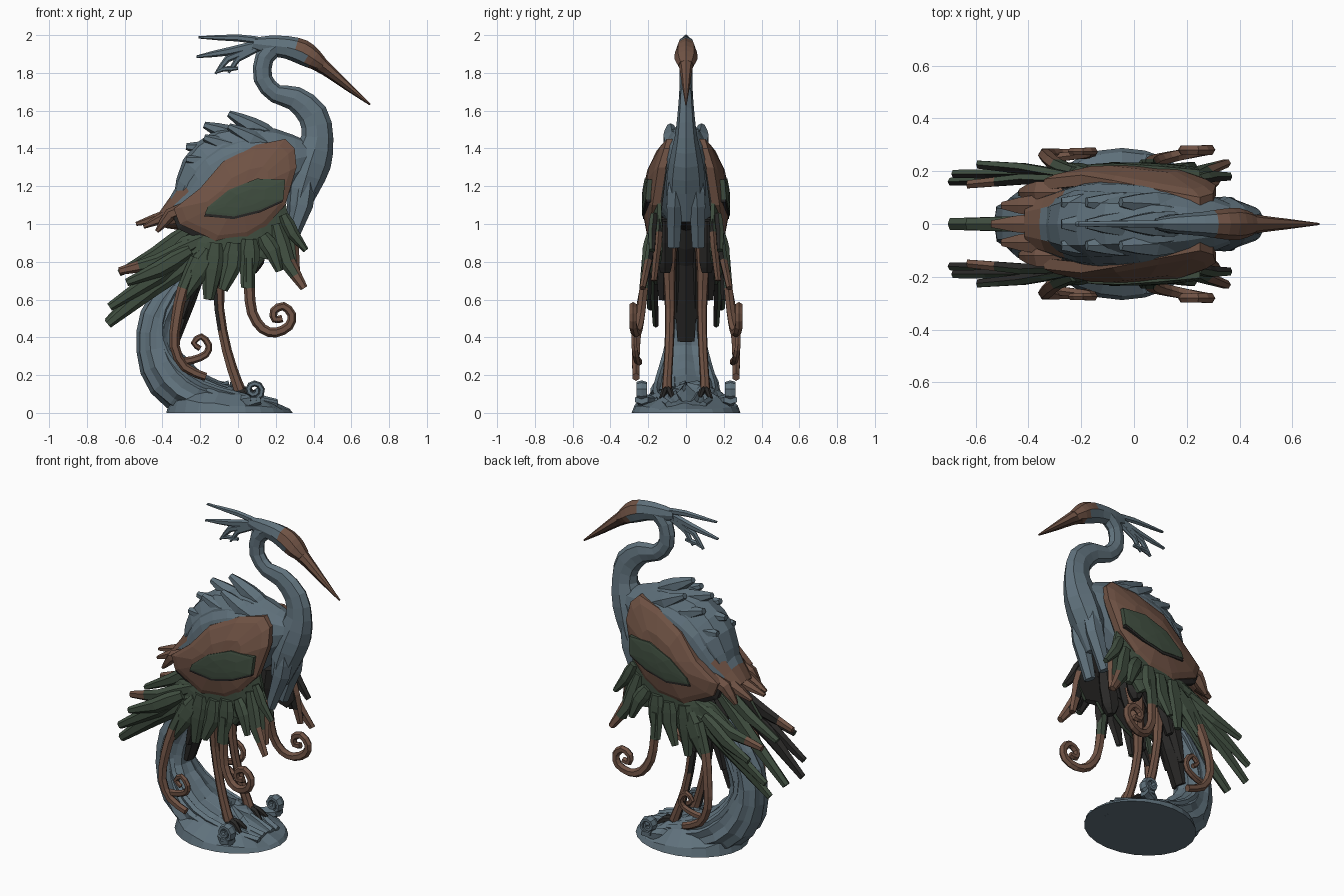
import bpy, bmesh, math, random
from mathutils import Vector

random.seed(4)
SLATE, BROWN, GREEN, DARK, UMBER = range(5)
MATS = []
for nm, c in [("slate blue", (0.115, 0.165, 0.2)), ("copper brown", (0.16, 0.085, 0.058)),
              ("moss green", (0.05, 0.075, 0.05)), ("charcoal", (0.022, 0.021, 0.02)),
              ("umber", (0.075, 0.042, 0.03))]:
    m = bpy.data.materials.new(nm)
    m.diffuse_color = (*c, 1)
    MATS.append(m)


def finish(name, bm, rule):
    bmesh.ops.recalc_face_normals(bm, faces=bm.faces)
    for f in bm.faces:
        f.material_index = rule(f.calc_center_median(), f.normal) if callable(rule) else rule
    me = bpy.data.meshes.new(name)
    bm.to_mesh(me)
    bm.free()
    for m in MATS:
        me.materials.append(m)
    ob = bpy.data.objects.new(name, me)
    bpy.context.collection.objects.link(ob)
    return ob


def smooth(pts, n):
    # Catmull-Rom through position and radii together
    out = []
    for i in range(len(pts) - 1):
        p0, p1, p2, p3 = (pts[max(0, min(len(pts) - 1, i + d))] for d in (-1, 0, 1, 2))
        for k in range(n):
            t = k / n
            out.append([0.5 * (2 * b + (c - a) * t + (2 * a - 5 * b + 4 * c - d) * t * t
                        + (3 * b - a - 3 * c + d) * t ** 3) for a, b, c, d in zip(p0, p1, p2, p3)])
    return out + [list(pts[-1])]


def loft(name, pts, rule, sides=8, sub=2, ridge=0.0):
    # pts: x, y, z, half depth in the side plane, half width along y
    pts = smooth(pts, sub)
    bm = bmesh.new()
    rings = []
    for i, (x, y, z, a, b) in enumerate(pts):
        q, p = pts[min(i + 1, len(pts) - 1)], pts[max(i - 1, 0)]
        t = Vector((q[0] - p[0], 0, q[2] - p[2])).normalized()
        n = Vector((-t.z, 0, t.x))
        ring = []
        for k in range(sides):
            w = 2 * math.pi * k / sides
            r = 1 - ridge * (k % 2) - ridge * random.random() * 0.6
            v = Vector((x, y, z)) + n * (max(a, .003) * r * math.cos(w)) + Vector((0, max(b, .003) * r * math.sin(w), 0))
            v.z = max(v.z, 0)
            ring.append(bm.verts.new(v))
        rings.append(ring)
    for r0, r1 in zip(rings, rings[1:]):
        for k in range(sides):
            j = (k + 1) % sides
            bm.faces.new((r0[k], r0[j], r1[j], r1[k]))
    bm.faces.new(rings[0])
    bm.faces.new(rings[-1])
    return finish(name, bm, rule)


def leaf(name, s, m, e, w, thick, rule, flat=False, tip=.3):
    # feather: thin along y, or wide along y when flat
    pts = []
    for (x, y, z), f in zip((s, [(a + b) / 2 for a, b in zip(s, m)], m,
                             [(a + b) / 2 for a, b in zip(m, e)], e), (.7, 1, .95, .7, tip)):
        pts.append((x, y, z, thick * f, w * f) if flat else (x, y, z, w * f, thick * (.5 + f / 2)))
    return loft(name, pts, rule, 6, 1)


def shell_y(x, z):
    return 0.22 - 0.75 * max(0, z - 1.13) ** 2 - 0.25 * (x + 0.02) ** 2


def shield(name, outline, s, off, thick, rule, drop=0.03):
    # domed plate lying on the side of the body
    cx = sum(p[0] for p in outline) / len(outline)
    cz = sum(p[1] for p in outline) / len(outline)
    bm = bmesh.new()
    rings = []
    for r, extra in ((1, thick), (1, 0), (.88, 0), (.5, 0)):
        ring = []
        for x, z in outline:
            px, pz = cx + (x - cx) * r, cz + (z - cz) * r
            ring.append(bm.verts.new((px, s * (shell_y(px, pz) + off - drop * r ** 4 - extra), pz)))
        rings.append(ring)
    n = len(outline)
    for r0, r1 in zip(rings, rings[1:]):
        for k in range(n):
            bm.faces.new((r0[k], r0[(k + 1) % n], r1[(k + 1) % n], r1[k]))
    for ring, y in ((rings[0], shell_y(cx, cz) + off - thick - drop), (rings[-1], shell_y(cx, cz) + off)):
        c = bm.verts.new((cx, s * y, cz))
        for k in range(n):
            bm.faces.new((ring[k], ring[(k + 1) % n], c))
    return finish(name, bm, rule)


# Body, mantle, neck and head
loft("body", [(.38, 0, 1.36, .08, .07), (.24, 0, 1.33, .18, .125), (.07, 0, 1.28, .25, .165),
              (-.08, 0, 1.2, .26, .175), (-.22, 0, 1.1, .165, .15), (-.4, 0, 1.02, .045, .09)],
     lambda c, n: BROWN if c.x < -.3 and c.z < 1.16 else DARK if n.z < -.6 and c.x < .1 else SLATE, 12)
loft("mantle", [(.28, 0, 1.41, .05, .06), (.12, 0, 1.41, .11, .12), (-.06, 0, 1.38, .14, .135),
                (-.2, 0, 1.26, .13, .14), (-.3, 0, 1.13, .05, .1)], SLATE, 10, 2, .05)
loft("neck", [(.3, 0, 1.02, .04, .085), (.34, 0, 1.18, .085, .105), (.385, 0, 1.33, .11, .09),
              (.42, 0, 1.46, .085, .06), (.395, 0, 1.58, .08, .045), (.3, 0, 1.665, .065, .038),
              (.2, 0, 1.69, .05, .036), (.132, 0, 1.77, .05, .035), (.14, 0, 1.88, .05, .036),
              (.2, 0, 1.94, .052, .04)], SLATE, 8)
loft("head", [(.08, 0, 1.955, .03, .02), (.16, 0, 1.945, .052, .036), (.26, 0, 1.935, .06, .046),
              (.34, 0, 1.91, .066, .058), (.4, 0, 1.873, .055, .06), (.45, 0, 1.84, .034, .042)],
     lambda c, n: BROWN if c.x + .5 * (c.z - 1.9) > .345 else SLATE, 8)
loft("beak", [(.39, 0, 1.875, .05, .05), (.47, 0, 1.818, .036, .034), (.58, 0, 1.728, .022, .02), (.7, 0, 1.632, .005, .004)],
     lambda c, n: BROWN if n.z > -.25 else UMBER, 8)
for s in (1, -1):
    leaf("chest_feather", (.36, s * .05, 1.25), (.34, s * .06, 1.1), (.27, s * .065, .88), .06, .05, SLATE, tip=.5)

# Head crest plumes
for e, m, w in [((-.21, 0, 1.988), (0, 0, 1.985), .02), ((-.22, 0, 1.885), (-.04, 0, 1.915), .024),
                ((-.12, 0, 1.795), (-.055, 0, 1.875), .02), ((-.05, 0, 1.8), (0, 0, 1.875), .018),
                ((-.12, 0, 1.8), (-.08, 0, 1.82), .014)]:
    sx, sz = (.17, 1.965) if m[0] > -.07 else (0, 1.825)
    leaf("crest_plume", (sx, 0, sz), m, e, w, .015, SLATE)

# Back feathers and tail
for sx, sz, ex, ez in [(.2, 1.45, -.05, 1.585), (.08, 1.43, -.18, 1.525), (0, 1.38, -.275, 1.41),
                       (-.05, 1.28, -.28, 1.29), (-.1, 1.2, -.33, 1.15)]:
    for y in (-.075, 0, .075):
        d = abs(y) * .9
        leaf("back_feather", (sx, y * .7, sz - d), ((sx + ex) / 2, y, (sz + ez) / 2 - d),
             (ex, y * 1.1, ez - d), .055, .05, SLATE, True, .35)
for y, ex, ez in [(0, -.54, 1.0), (.07, -.5, .985), (-.07, -.5, .985), (.12, -.43, .96), (-.12, -.43, .96)]:
    leaf("tail_feather", (-.18, y, 1.12), (-.36, y, 1.05), (ex, y, ez), .05, .035, BROWN, True)

WING = [(.31, 1.3), (.3, 1.4), (.25, 1.45), (.1, 1.42), (-.08, 1.33), (-.2, 1.19), (-.34, 1.08),
        (-.31, 1.0), (-.18, .94), (-.12, .91), (.05, .93), (.15, .99), (.25, 1.1)]
BAND = [(.25, 1.235), (.1, 1.24), (-.05, 1.18), (-.16, 1.09), (-.175, 1.055), (-.02, 1.04), (.12, 1.075), (.24, 1.13)]
SKIRT = [(.25, 1.12), (.28, .98), (.3, .86), (.24, .79), (.17, .85), (.1, .76), (.02, .8), (-.06, .73),
         (-.15, .68), (-.22, .75), (-.36, .7), (-.44, .78), (-.3, .93), (-.1, 1.0), (.1, 1.1)]
# Skirt feathers: start x z, middle x z, tip x z, y at start middle tip, half width, brown tip
FEATHERS = [(-.18, .92, -.42, .8, -.63, .75, .16, .17, .15, .045, 1),
            (-.2, .88, -.42, .73, -.68, .56, .15, .19, .19, .05, 0),
            (-.2, .84, -.45, .67, -.69, .47, .17, .17, .16, .055, 0),
            (-.25, .86, -.42, .76, -.59, .69, .18, .21, .225, .045, 0),
            (-.15, .86, -.22, .74, -.3, .6, .19, .21, .22, .06, 0),
            (-.12, .9, -.14, .76, -.155, .6, .19, .2, .2, .06, 0),
            (-.02, .9, -.03, .78, -.08, .65, .2, .21, .22, .055, 0),
            (.06, .92, .06, .8, .04, .66, .2, .21, .23, .055, 0),
            (.13, .94, .18, .86, .22, .75, .19, .21, .22, .045, 0),
            (.2, 1.0, .26, .8, .35, .66, .17, .2, .23, .045, 1),
            (.24, 1.02, .28, .88, .31, .7, .14, .15, .17, .045, 1),
            (.24, 1.05, .29, .95, .36, .86, .17, .18, .18, .035, 0)]

for s in (1, -1):
    inner = lambda c, n, s=s: DARK if n.y * s < -.3 else GREEN
    # Wing with dark under layer and green band
    shield("wing_shadow_layer", [(x - .01, z - .025) for x, z in WING], s, -.015, .03, DARK)
    shield("wing", WING, s, .006, .04, lambda c, n, s=s: DARK if n.y * s < -.5 else BROWN)
    shield("wing_band", BAND, s, .014, .025, GREEN, .003)
    shield("wing_band_rim", [(x - .004, z - .014) for x, z in BAND], s, .01, .025, DARK, .003)
    shield("skirt", SKIRT, s, -.02, .02, inner)
    for sx, sz, mx, mz, ex, ez, y0, y1, y2, w, tip in FEATHERS:
        rule = lambda c, n, s=s, tip=tip, mx=mx, ex=ex: (
            BROWN if tip and abs(c.x - ex) < .55 * abs(mx - ex) else DARK if n.y * s < -.3 else GREEN)
        leaf("skirt_feather", (sx, s * y0, sz), (mx, s * y1, mz), (ex, s * y2, ez), w, .024, rule, tip=.45)

    # Curled plumes
    def curl(name, path, y0, y1, r):
        n = len(path) - 1
        loft(name, [(x, s * (y0 + (y1 - y0) * min(1, 2 * i / n)), z, r * (1 - .35 * i / n), r * (.9 - .3 * i / n))
                    for i, (x, z) in enumerate(path)],
             lambda c, n: GREEN if c.z > .64 else BROWN, 6, 2)
    curl("front_curl", [(.06, .82), (.06, .66), (.075, .53), (.13, .445), (.2, .425), (.27, .46), (.285, .52),
                        (.24, .565), (.19, .54), (.195, .495), (.235, .5)], .21, .28, .03)
    curl("rear_plume", [(-.22, .82), (-.29, .66), (-.325, .5), (-.335, .35), (-.28, .24), (-.17, .19)], .19, .265, .034)
    curl("rear_curl", [(-.31, .27), (-.24, .28), (-.17, .31), (-.155, .36), (-.195, .405), (-.235, .37), (-.2, .34)],
         .25, .275, .022)

    # Legs and toes
    loft("leg", [(-.08, s * .09, .95, .07, .05), (-.1, s * .09, .75, .04, .035), (-.1, s * .085, .55, .027, .027),
                 (-.06, s * .09, .33, .027, .025), (-.01, s * .1, .17, .03, .026), (.02, s * .1, .09, .035, .03)],
         lambda c, n: DARK if c.z < .13 or n.x < -.6 else BROWN, 7)
    for ex, ey in ((.11, .07), (.11, .13)):
        leaf("toe", (.01, s * .1, .12), ((ex + .01) / 2, s * (ey + .1) / 2, .115), (ex, s * ey, .08), .022, .018, DARK)

    # Dark feathers beneath the belly
    for x0, x1, z1, y in ((-.1, -.3, .5, .05), (-.02, -.16, .6, .12), (.12, .08, .74, .11)):
        leaf("under_feather", (x0, s * y, 1.02), ((x0 + x1) / 2 - .02, s * y, .8), (x1, s * y, z1), .06, .045, DARK)

    # Spiral knots on the base
    loft("base_knot", [(.085 + r * math.cos(a), s * .235, .12 + r * math.sin(a), .016, .032)
                       for a, r in ((k * .7 - 2, .05 - .0028 * k) for k in range(14))], SLATE, 6, 1)
    leaf("knot_root", (.0, s * .17, .05), (.06, s * .21, .06), (.12, s * .235, .07), .04, .05, SLATE, tip=.6)

# Central tail feathers and dark tail core
leaf("centre_tail_feather", (-.22, 0, .95), (-.44, 0, .72), (-.69, 0, .48), .05, .035, GREEN, tip=.45)
leaf("centre_upper_tail_feather", (-.22, 0, 1.0), (-.44, 0, .84), (-.63, 0, .74), .04, .035, GREEN, tip=.45)
leaf("under_tail", (-.1, 0, 1.0), (-.22, 0, .8), (-.33, 0, .38), .07, .08, DARK)

# Tree trunk with bark ridges and strands, and mound
TRUNK = [(-.22, 0, .78, .03, .05), (-.32, 0, .66, .09, .085), (-.415, 0, .5, .11, .1),
         (-.43, 0, .34, .115, .115), (-.36, 0, .19, .14, .16), (-.22, 0, .09, .13, .2),
         (-.02, 0, .05, .09, .2), (.2, 0, .025, .04, .12)]
loft("trunk", TRUNK, SLATE, 20, 2, .1)
for u, v in ((-.75, .6), (-.3, .9), (.35, .85), (.75, .6)):
    loft("bark_strand", [(x + a * .3 * abs(u), y + b * u, z + a * v * .75, .022, .022)
                         for x, y, z, a, b in TRUNK[1:]], SLATE, 5, 2, .1)
bm = bmesh.new()
rings = []
for r, z in ((1, 0), (.95, .045), (.65, .1), (.3, .14), (.02, .15)):
    rings.append([bm.verts.new((-.045 + .335 * r * math.cos(k * math.pi / 12), .288 * r * math.sin(k * math.pi / 12),
                                z * (1 - .6 * r * math.cos(k * math.pi / 12)) * random.uniform(.8, 1.15)))
                  for k in range(24)])
for r0, r1 in zip(rings, rings[1:]):
    for k in range(24):
        bm.faces.new((r0[k], r0[(k + 1) % 24], r1[(k + 1) % 24], r1[k]))
bm.faces.new(rings[0])
bm.faces.new(rings[-1])
finish("base_mound", bm, SLATE)
